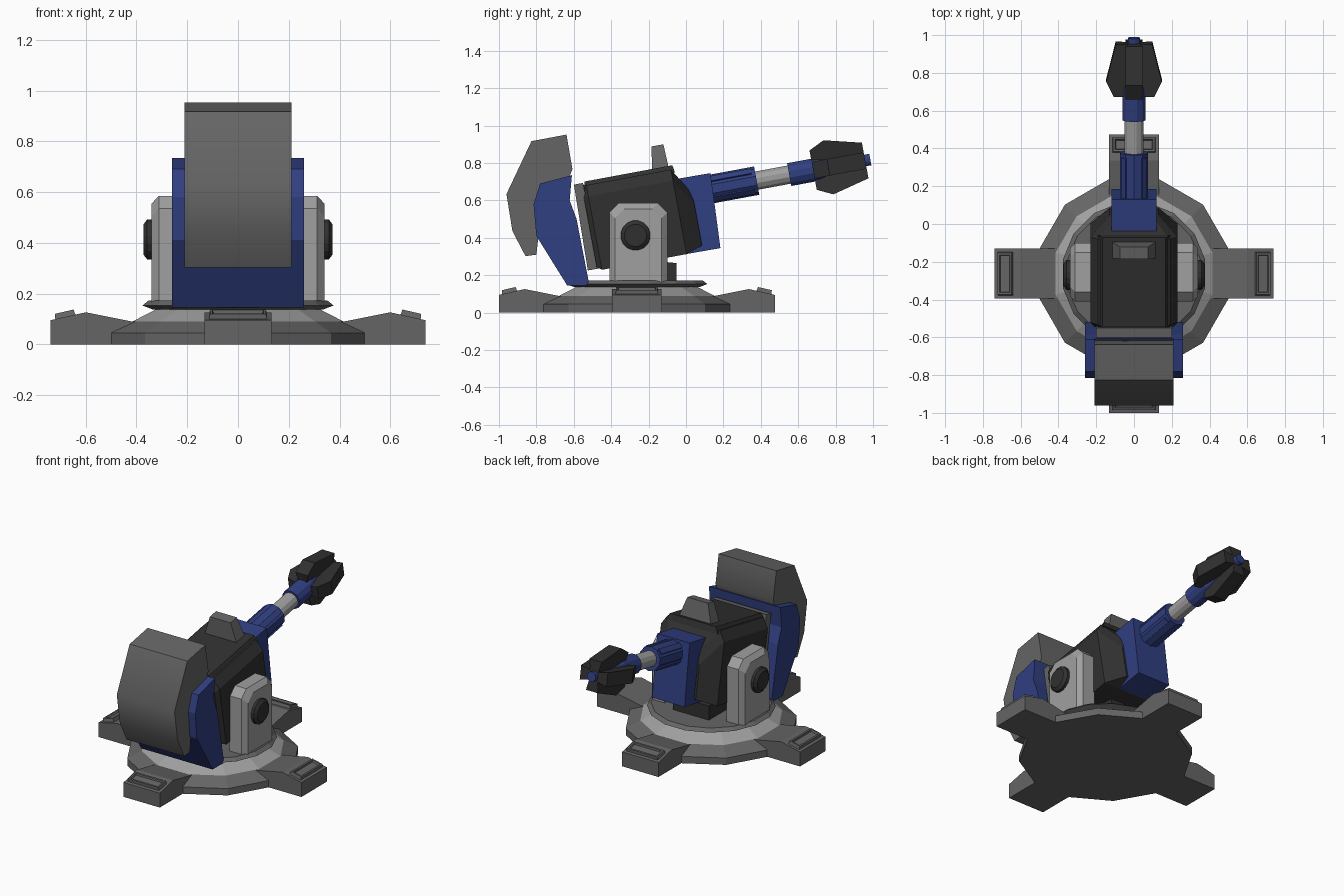
import bpy, bmesh, math
from mathutils import Matrix, Vector

if "Cube" in bpy.data.objects:
    bpy.data.objects.remove(bpy.data.objects["Cube"])

I = Matrix.Identity(4)
BASE = Matrix.Translation((0, -0.263, 0))
TILT = Matrix.Translation((0, -0.27, 0.415)) @ Matrix.Rotation(math.radians(10.5), 4, 'X')


def mat(name, c):
    m = bpy.data.materials.new(name)
    m.diffuse_color = (*c, 1)
    m.use_nodes = True
    m.node_tree.nodes["Principled BSDF"].inputs["Base Color"].default_value = m.diffuse_color
    return m


BLUE = mat("blue", (0.03, 0.05, 0.22))
DARK = mat("dark", (0.03, 0.03, 0.03))
GREY = mat("grey", (0.13, 0.13, 0.13))
LIGHT = mat("light", (0.35, 0.35, 0.35))


def loft(name, rings, material, m=I):
    """Skin a list of equal-length point rings and cap both ends."""
    bm = bmesh.new()
    vs = [[bm.verts.new(m @ Vector(p)) for p in r] for r in rings]
    n = len(vs[0])
    for a, b in zip(vs, vs[1:]):
        for i in range(n):
            bm.faces.new((a[i], a[(i + 1) % n], b[(i + 1) % n], b[i]))
    bm.faces.new(vs[0])
    bm.faces.new(vs[-1])
    bmesh.ops.recalc_face_normals(bm, faces=bm.faces)
    me = bpy.data.meshes.new(name)
    bm.to_mesh(me)
    bm.free()
    me.materials.append(material)
    ob = bpy.data.objects.new(name, me)
    bpy.context.collection.objects.link(ob)
    return ob


def prism(name, pts, x0, x1, material, m=I):
    """Side profile (y, z) extruded along x."""
    return loft(name, [[(x, y, z) for y, z in pts] for x in (x0, x1)], material, m)


def turned(name, prof, n, material, m=I):
    """Profile (radius, height) turned around z with n sides."""
    angs = [2 * math.pi * (i + 0.5) / n for i in range(n)]
    return loft(name, [[(r * math.cos(a), r * math.sin(a), z) for a in angs]
                       for r, z in prof], material, m)


def rect(hx, y0, y1, z):
    return [(-hx, y0, z), (hx, y0, z), (hx, y1, z), (-hx, y1, z)]


# Base and turntable
turned("base_plate", [(0.517, 0), (0.517, 0.045), (0.43, 0.09)], 12, GREY, BASE)
turned("base_cone", [(0.43, 0.09), (0.33, 0.14)], 12, LIGHT, BASE)
turned("turntable", [(0.345, 0.138), (0.384, 0.153), (0.36, 0.172)], 16, GREY, BASE)

# Four feet with recessed pads
foot = [(0.3, 0), (0.738, 0), (0.738, 0.095), (0.6, 0.126), (0.42, 0.09), (0.3, 0.09)]
for k in range(4):
    R = BASE @ Matrix.Rotation(k * math.pi / 2, 4, 'Z')
    prism(f"foot_{k}", foot, -0.132, 0.132, GREY, R)
    P = R @ Matrix.Translation((0, 0.68, 0.107)) @ Matrix.Rotation(math.radians(-13), 4, 'X')
    loft(f"foot_pad_{k}", [rect(0.117, -0.042, 0.042, -0.01), rect(0.11, -0.038, 0.038, 0.022),
                           rect(0.1, -0.028, 0.028, 0.022), rect(0.096, -0.024, 0.024, 0.01)], GREY, P)


# Side brackets and pivot bolts
def bracket_ring(x, d):
    h, t, c = 0.155 - d, 0.585 - d, 0.05
    return [(x, -0.255 + y, z) for y, z in
            ((-h, 0.165), (h, 0.165), (h, t - c), (h - c, t), (-h + c, t), (-h, t - c))]


for s, side in ((-1, "left"), (1, "right")):
    loft(f"bracket_{side}", [bracket_ring(s * 0.225, 0), bracket_ring(s * 0.312, 0),
                             bracket_ring(s * 0.34, 0.03)], LIGHT)
    B = Matrix.Translation((0, -0.27, 0.413)) @ Matrix.Rotation(s * math.pi / 2, 4, 'Y')
    turned(f"pivot_bolt_{side}", [(0.08, 0.3), (0.08, 0.358), (0.06, 0.373)], 16, DARK, B)

# Pedestal block under the body
prism("pedestal", [(-0.4, 0.16), (-0.052, 0.16), (-0.052, 0.265), (-0.4, 0.3)], -0.13, 0.13, DARK)


# Main body, lofted along the barrel direction
def body_ring(u, h, top_h, lo, mid, top):
    return [(-h, u, lo), (h, u, lo), (h, u, mid), (top_h, u, top), (-top_h, u, top), (-h, u, mid)]


loft("body", [body_ring(-0.235, 0.21, 0.16, -0.13, 0.23, 0.315),
              body_ring(-0.21, 0.23, 0.19, -0.15, 0.25, 0.31),
              body_ring(0.25, 0.23, 0.19, -0.15, 0.25, 0.31),
              body_ring(0.34, 0.13, 0.1, -0.12, 0.10, 0.16)], DARK, TILT)
loft("roof_plate", [rect(0.19, -0.225, 0.268, 0.29), rect(0.168, -0.215, 0.262, 0.331)], DARK, TILT)
prism("rear_plate", [(-0.285, -0.14), (-0.225, -0.14), (-0.225, 0.325), (-0.275, 0.325)],
      -0.2, 0.2, GREY, TILT)
loft("sight_block", [rect(0.118, 0.15, 0.24, 0.32), rect(0.075, 0.17, 0.235, 0.45)], GREY, TILT)

# Rear shield and counterweight
shield = [(-0.78, 0.69), (-0.61, 0.735), (-0.622, 0.6), (-0.585, 0.5), (-0.52, 0.165),
          (-0.53, 0.145), (-0.635, 0.145), (-0.8, 0.41), (-0.815, 0.58)]
prism("rear_shield", shield, -0.26, 0.26, BLUE)
weight = [(-0.639, 0.952), (-0.826, 0.917), (-0.96, 0.634), (-0.928, 0.436), (-0.858, 0.302),
          (-0.8, 0.31), (-0.76, 0.66), (-0.63, 0.71), (-0.607, 0.767)]
drum = prism("counterweight", weight, -0.21, 0.21, GREY)
bpy.context.view_layer.objects.active = drum
drum.select_set(True)
bpy.ops.object.shade_smooth_by_angle(angle=math.radians(38))

# Front block
prism("front_block", [(-0.056, 0.714), (0.131, 0.746), (0.184, 0.345), (0.0, 0.313)],
      -0.118, 0.118, BLUE)

# Barrel sections along the tilted axis
AXIS = TILT @ Matrix.Translation((0, 0, 0.168)) @ Matrix.Rotation(-math.pi / 2, 4, 'X')
turned("barrel_sleeve", [(0.077, 0.36), (0.077, 0.69)], 10, BLUE, AXIS)
for k in range(4):
    R = AXIS @ Matrix.Rotation(k * math.pi / 2 + math.pi / 4, 4, 'Z')
    loft(f"sleeve_rib_{k}", [[(-0.018, 0.05, z), (0.018, 0.05, z), (0.018, 0.08, z),
                              (-0.018, 0.08, z)] for z in (0.42, 0.67)], BLUE, R)
turned("barrel_rod", [(0.051, 0.66), (0.051, 0.9)], 12, LIGHT, AXIS)
turned("barrel_collar", [(0.064, 0.867), (0.064, 1.03), (0.032, 1.14), (0.032, 1.308)], 12, BLUE, AXIS)

# Muzzle fins
for k in range(4):
    R = AXIS @ Matrix.Rotation(k * math.pi / 2, 4, 'Z')
    inner, outer = 0.028, 0.045
    fin = [(0.04, 0.997), (0.107, 0.997), (0.147, 1.08), (0.097, 1.28), (0.02, 1.28)]
    loft(f"muzzle_fin_{k}", [[(s * (inner if r < 0.05 else outer), r, u) for r, u in fin]
                             for s in (-1, 1)], DARK, R)
